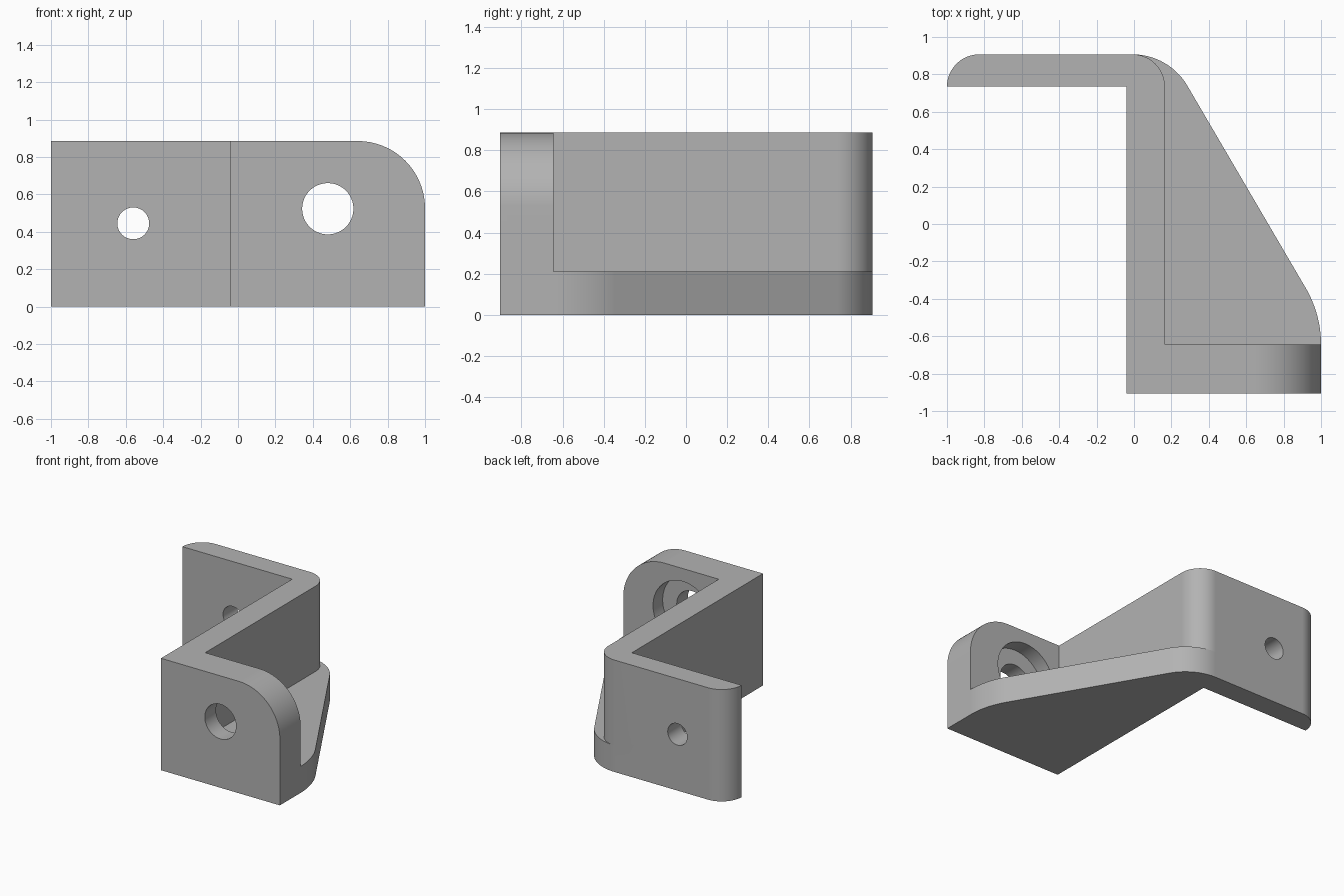
import bpy, bmesh
from math import sin, cos, pi, radians
from mathutils import Vector

if "Cube" in bpy.data.objects:
    bpy.data.objects.remove(bpy.data.objects["Cube"], do_unlink=True)

HEIGHT, BASE = 0.885, 0.21
FRONT, BACK = -0.905, 0.907

grey = bpy.data.materials.new("grey metal")
grey.use_nodes = True
colour = (0.45, 0.45, 0.45, 1)
grey.diffuse_color = colour
grey.node_tree.nodes["Principled BSDF"].inputs["Base Color"].default_value = colour


def arc(cx, cy, r, start, end, steps=24):
    angles = [radians(start + (end - start) * i / steps) for i in range(steps + 1)]
    return [(cx + r * cos(a), cy + r * sin(a)) for a in angles]


def extrude(name, outline, low, high, along_y=False):
    """Extrude a 2D outline in z, or an xz outline in y."""
    place = (lambda p, d: (p[0], d, p[1])) if along_y else (lambda p, d: (p[0], p[1], d))
    bm = bmesh.new()
    face = bm.faces.new([bm.verts.new(place(p, low)) for p in outline])
    new = bmesh.ops.extrude_face_region(bm, geom=[face])["geom"]
    shift = Vector(place((0, 0), high - low))
    bmesh.ops.translate(bm, vec=shift, verts=[v for v in new if isinstance(v, bmesh.types.BMVert)])
    bmesh.ops.recalc_face_normals(bm, faces=bm.faces)
    mesh = bpy.data.meshes.new(name)
    bm.to_mesh(mesh)
    bm.free()
    mesh.materials.append(grey)
    obj = bpy.data.objects.new(name, mesh)
    bpy.context.collection.objects.link(obj)
    return obj


def combine(target, tool, operation):
    mod = target.modifiers.new(operation, 'BOOLEAN')
    mod.operation, mod.object, mod.solver = operation, tool, 'EXACT'
    bpy.context.view_layer.objects.active = target
    bpy.ops.object.modifier_apply(modifier=mod.name)
    bpy.data.objects.remove(tool, do_unlink=True)


# Upright wall with the rear flange
r = 0.173
bracket = extrude("bracket", [(-0.04, FRONT), (0.165, FRONT)]
                  + arc(0.165 - r, BACK - r, r, 0, 90)
                  + arc(-1 + r, BACK - r, r, 90, 180)
                  + [(-0.04, BACK - r)], 0, HEIGHT)

# Front flange with one rounded top corner
r = 0.36
flange = extrude("front_flange", [(0.06, 0), (1, 0)] + arc(1 - r, HEIGHT - r, r, 0, 90)
                 + [(0.06, HEIGHT)], FRONT, -0.645, along_y=True)
combine(bracket, flange, 'UNION')

# Sloping base plate, blended by two tangent arcs
base = extrude("base_plate", [(0.06, -0.8), (1, -0.8)] + arc(0.4, -0.645, 0.6, 0, 30)
               + arc(-0.008, BACK - 0.34, 0.34, 30, 90) + [(-0.008, 0.8), (0.06, 0.7)], 0, BASE)
combine(bracket, base, 'UNION')

# Screw holes and the counterbore behind the front flange
for name, x, z, radius, low, high in (("front_hole", 0.48, 0.523, 0.137, -1, -0.5),
                                      ("counterbore", 0.48, 0.523, 0.26, -0.765, -0.5),
                                      ("rear_hole", -0.56, 0.445, 0.085, 0.6, 1)):
    cutter = extrude(name, arc(x, z, radius, 0, 360, 64)[:-1], low, high, along_y=True)
    combine(bracket, cutter, 'DIFFERENCE')

# Merge coplanar faces and smooth the rounded ones
bm = bmesh.new()
bm.from_mesh(bracket.data)
bmesh.ops.remove_doubles(bm, verts=bm.verts, dist=0.0005)
bmesh.ops.dissolve_limit(bm, angle_limit=radians(0.3), verts=bm.verts, edges=bm.edges)
bm.to_mesh(bracket.data)
bm.free()
bpy.ops.object.select_all(action='DESELECT')
bracket.select_set(True)
bpy.context.view_layer.objects.active = bracket
bpy.ops.object.shade_smooth_by_angle(angle=radians(30))
weighted = bracket.modifiers.new("clean flats", 'WEIGHTED_NORMAL')
weighted.keep_sharp = True
